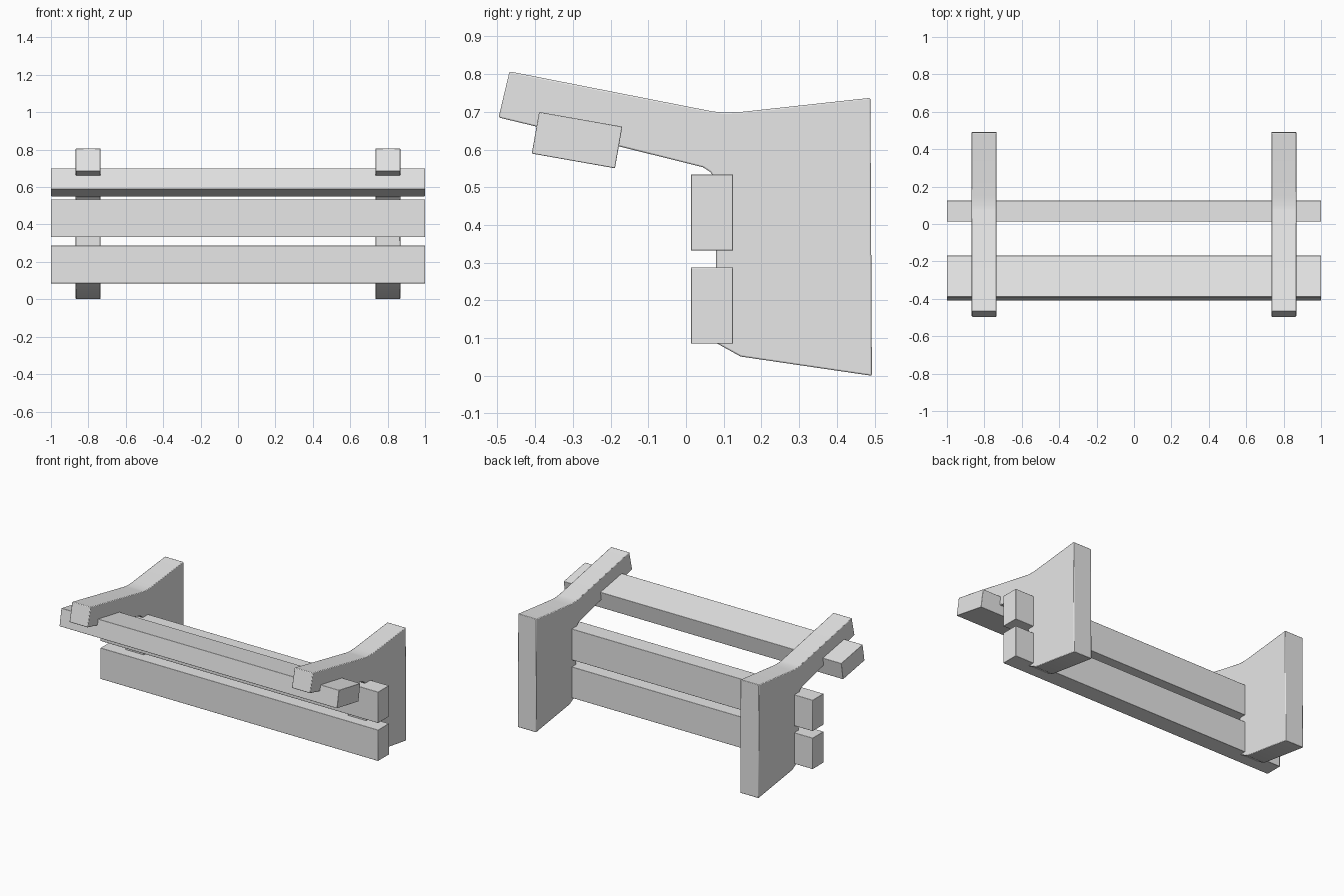
import bpy
import bmesh
import math

cube = bpy.data.objects.get("Cube")
if cube:
    bpy.data.objects.remove(cube, do_unlink=True)

grey = bpy.data.materials.new("plain_grey")
grey.use_nodes = True
grey.diffuse_color = (0.8, 0.8, 0.8, 1)
grey.node_tree.nodes["Principled BSDF"].inputs["Base Color"].default_value = (0.8, 0.8, 0.8, 1)


def finish(name, bm, bevel):
    """Turn a bmesh into a grey object with softened edges."""
    bmesh.ops.recalc_face_normals(bm, faces=bm.faces)
    mesh = bpy.data.meshes.new(name)
    bm.to_mesh(mesh)
    bm.free()
    mesh.materials.append(grey)
    obj = bpy.data.objects.new(name, mesh)
    bpy.context.collection.objects.link(obj)
    mod = obj.modifiers.new("soft_edges", "BEVEL")
    mod.width = bevel
    mod.segments = 2
    mod.limit_method = "ANGLE"
    mod.angle_limit = math.radians(40)
    bpy.ops.object.select_all(action="DESELECT")
    obj.select_set(True)
    bpy.context.view_layer.objects.active = obj
    bpy.ops.object.shade_smooth_by_angle(angle=math.radians(30))
    return obj


def board(name, y, z, depth, height, tilt=0):
    """Full-width plank running along x."""
    bm = bmesh.new()
    bmesh.ops.create_cube(bm, size=1)
    bmesh.ops.scale(bm, vec=(2, depth, height), verts=bm.verts)
    obj = finish(name, bm, 0.002)
    obj.location = (0, y, z)
    obj.rotation_euler.x = math.radians(tilt)


def bracket(name, x, profile, width):
    """Side support: a y-z outline extruded along x."""
    bm = bmesh.new()
    face = bm.faces.new([bm.verts.new((x - width / 2, y, z)) for y, z in profile])
    side = bmesh.ops.extrude_face_region(bm, geom=[face])["geom"]
    moved = [v for v in side if isinstance(v, bmesh.types.BMVert)]
    bmesh.ops.translate(bm, vec=(width, 0, 0), verts=moved)
    finish(name, bm, 0.004)


# Side brackets with a raised forward arm
outline = [
    (-0.497, 0.685), (-0.468, 0.807), (0.07, 0.701), (0.1, 0.698), (0.15, 0.7),
    (0.489, 0.737), (0.493, 0.0), (0.145, 0.051), (0.08, 0.087),
    (0.08, 0.515), (0.065, 0.54), (0.045, 0.553), (-0.18, 0.609),
]
for side, x in (("left", 0.801), ("right", -0.801)):
    bracket(side + "_bracket", x, outline, 0.133)

# Two upright front boards and the tilted board under the arms
board("lower_front_board", 0.069, 0.186, 0.112, 0.202)
board("upper_front_board", 0.069, 0.433, 0.112, 0.202)
board("tilted_board", -0.289, 0.625, 0.224, 0.112, -10)
